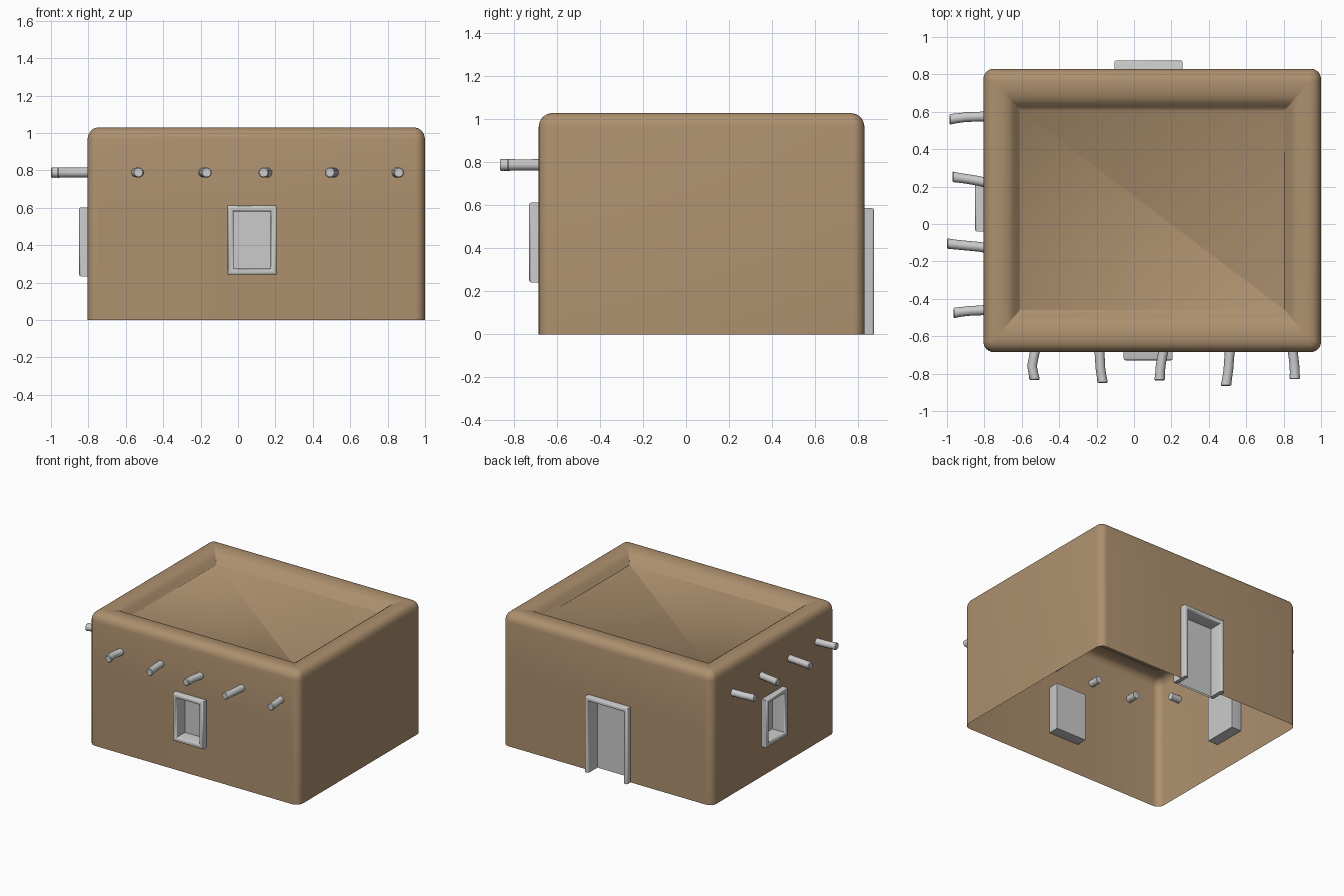
import bpy, bmesh, math
from mathutils import Vector

if "Cube" in bpy.data.objects:
    bpy.data.objects.remove(bpy.data.objects["Cube"])

def material(name, rgb):
    m = bpy.data.materials.new(name)
    m.diffuse_color = (*rgb, 1)
    m.use_nodes = True
    m.node_tree.nodes["Principled BSDF"].inputs["Base Color"].default_value = m.diffuse_color
    return m

CLAY = material("clay_tan", (0.42, 0.28, 0.158))
GREY = material("trim_grey", (0.6, 0.6, 0.6))
X0, X1, Y0, Y1 = -0.805, 1.0, -0.685, 0.83      # wall planes

def finish(bm, name, mat, angle=35):
    bmesh.ops.recalc_face_normals(bm, faces=bm.faces)
    me = bpy.data.meshes.new(name)
    bm.to_mesh(me)
    bm.free()
    ob = bpy.data.objects.new(name, me)
    bpy.context.collection.objects.link(ob)
    me.materials.append(mat)
    bpy.ops.object.select_all(action='DESELECT')
    bpy.context.view_layer.objects.active = ob
    ob.select_set(True)
    bpy.ops.object.shade_smooth_by_angle(angle=math.radians(angle))
    return ob

def bridge(bm, a, b, closed=True):
    n = len(a)
    for i in range(n if closed else n - 1):
        j = (i + 1) % n
        bm.faces.new((a[i], a[j], b[j], b[i]))

# Map (along wall, height, distance outward) to the three walls with openings
def on_front(u, v, d): return Vector((u, Y0 - d, v))
def on_left(u, v, d): return Vector((X0 - d, u, v))
def on_back(u, v, d): return Vector((u, Y1 + d, v))

# Openings: name, wall, u range, height range
OPENINGS = [
    ("front_window_frame", on_front, -0.055, 0.207, 0.242, 0.612),
    ("side_window_frame", on_left, -0.04, 0.22, 0.233, 0.602),
    ("door_frame", on_back, -0.105, 0.26, 0.0, 0.587),
]

# Clay body: rounded rectangle rings from the ground over the parapet to the roof
def ring(bm, inset, z):
    ix, iy = inset, inset * 1.15
    r = max(0.055 - inset * 0.8, 0.004)
    pts = []
    for k, (cx, cy) in enumerate(((X1 - ix - r, Y1 - iy - r), (X0 + ix + r, Y1 - iy - r),
                                  (X0 + ix + r, Y0 + iy + r), (X1 - ix - r, Y0 + iy + r))):
        for s in range(7):
            a = math.pi / 2 * (k + s / 6)
            pts.append(bm.verts.new((cx + r * math.cos(a), cy + r * math.sin(a), z)))
    return pts

bm = bmesh.new()
profile = [(0, 0), (0, 0.965), (0.005, 0.99), (0.016, 1.01), (0.034, 1.024), (0.06, 1.03),
           (0.1, 1.028), (0.135, 1.018), (0.16, 1.0), (0.178, 0.972), (0.195, 0.955)]
rings = [ring(bm, *p) for p in profile]
for a, b in zip(rings, rings[1:]):
    bridge(bm, a, b)
bm.faces.new(rings[-1])

# Cut the wall open behind each frame
def wall_faces(wall):
    o = wall(0, 0, 0)
    n = (wall(0, 0, 1) - o).normalized()
    return [f for f in bm.faces if all(abs((v.co - o).dot(n)) < 1e-4 for v in f.verts)]

for name, wall, u0, u1, v0, v1 in OPENINGS:
    u0, u1, v1 = u0 + 0.012, u1 - 0.012, v1 - 0.012
    v0 = v0 + 0.012 if v0 > 0 else 0
    along = wall(1, 0, 0) - wall(0, 0, 0)
    up = Vector((0, 0, 1))
    for co, no in ((wall(u0, 0, 0), along), (wall(u1, 0, 0), along),
                   (wall(0, v0, 0), up), (wall(0, v1, 0), up)):
        if no is up and co.z == 0:
            continue
        fs = wall_faces(wall)
        geom = list({e for f in fs for e in f.edges}) + list({v for f in fs for v in f.verts}) + fs
        bmesh.ops.bisect_plane(bm, geom=geom, plane_co=co, plane_no=no)
    hole = []
    for f in wall_faces(wall):
        c = f.calc_center_median()
        if u0 < c.dot(along) < u1 and v0 < c.z < v1:
            hole.append(f)
    bmesh.ops.delete(bm, geom=hole, context='FACES')
finish(bm, "clay_walls_and_roof", CLAY, 40)

# Window and door frames with a recessed panel
def frame(name, wall, u0, u1, v0, v1):
    bm = bmesh.new()
    sill = 1 if v0 > 0 else 0                   # the door has no sill
    loops = []
    for i, d in ((0, -0.085), (0, 0.034), (0.003, 0.041), (0.01, 0.044), (0.022, 0.044),
                 (0.029, 0.04), (0.032, 0.03), (0.032, -0.068)):
        b = v0 + i * sill
        loops.append([bm.verts.new(wall(*p, d)) for p in
                      ((u0 + i, b), (u0 + i, v1 - i), (u1 - i, v1 - i), (u1 - i, b))])
    for a, b in zip(loops, loops[1:]):
        bridge(bm, a, b, closed=bool(sill))
    bm.faces.new(loops[0])
    bm.faces.new(loops[-1])
    if not sill:                                # feet of the door jambs
        for k in (0, 3):
            bm.faces.new([l[k] for l in loops])
    finish(bm, name, GREY, 50)

for o in OPENINGS:
    frame(*o)

# Crooked roof beams poking through the walls
def beam(name, wall, u_in, u_mid, u_tip, length, z):
    bm = bmesh.new()
    path = [(u_in, -0.08), (u_in, -0.01), ((u_in + u_mid) / 2, 0.03), (u_mid, length * 0.5),
            ((u_mid + u_tip) / 2, length * 0.75), (u_tip, length - 0.005), (u_tip, length)]
    radii = [0.027, 0.027, 0.026, 0.026, 0.026, 0.028, 0.023]
    loops = []
    for (u, d), r in zip(path, radii):
        loops.append([bm.verts.new(wall(u + r * math.cos(t), z + r * math.sin(t), d))
                      for t in (math.tau * k / 12 for k in range(12))])
    for a, b in zip(loops, loops[1:]):
        bridge(bm, a, b)
    bm.faces.new(loops[0])
    bm.faces.new(loops[-1])
    finish(bm, name, GREY, 40)

FRONT = [(-0.528, -0.545, -0.532, 0.148), (-0.185, -0.18, -0.168, 0.165),
         (0.158, 0.142, 0.137, 0.152), (0.513, 0.505, 0.492, 0.18), (0.848, 0.858, 0.86, 0.145)]
LEFT = [(0.575, 0.572, 0.56, 0.182), (0.222, 0.24, 0.252, 0.166),
        (-0.127, -0.115, -0.105, 0.195), (-0.46, -0.465, -0.475, 0.16)]
for i, b in enumerate(FRONT):
    beam(f"front_beam_{i + 1}", on_front, *b, 0.788)
for i, b in enumerate(LEFT):
    beam(f"side_beam_{i + 1}", on_left, *b, 0.788)
